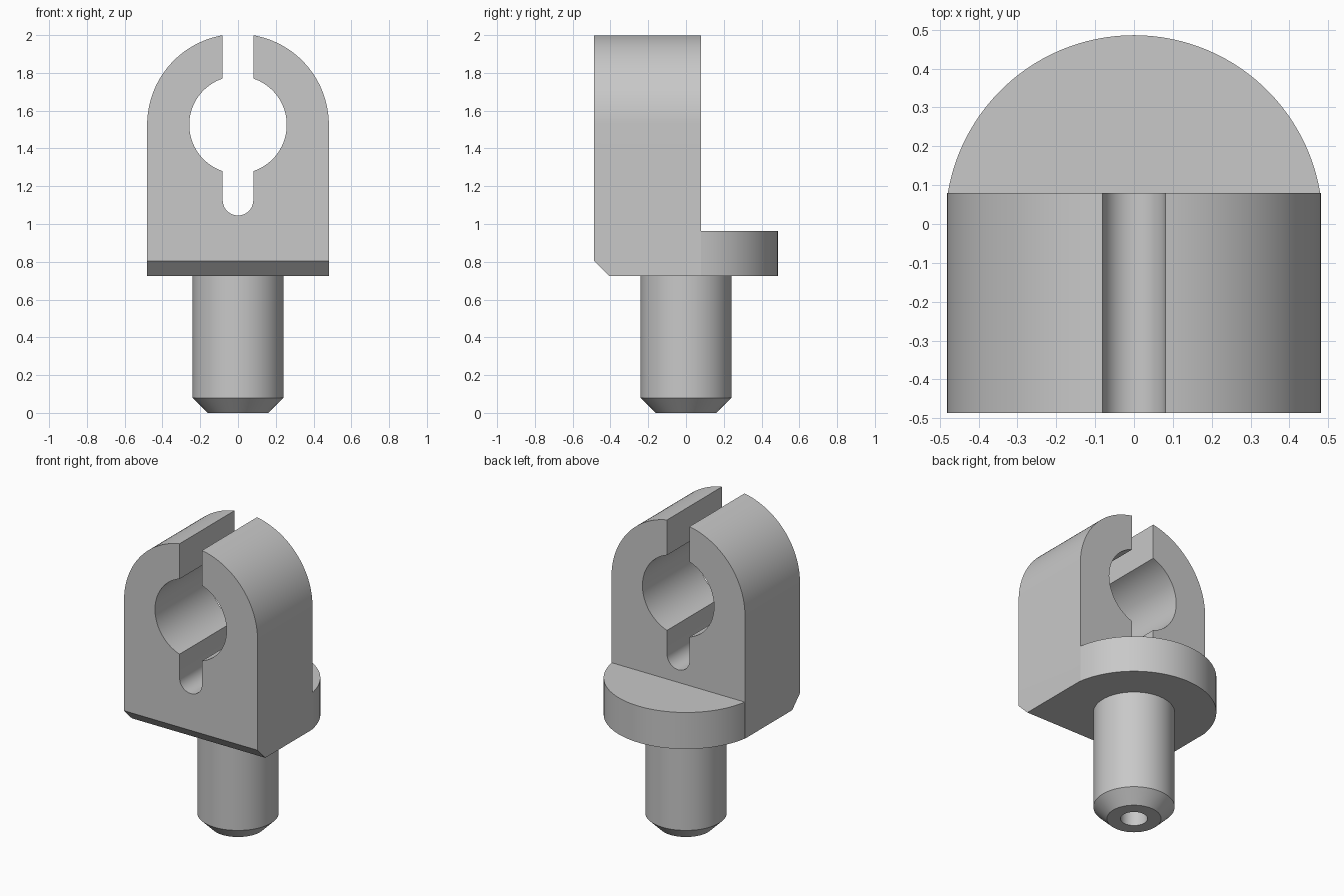
import bpy, bmesh
from math import acos, asin, cos, sin, pi, tau, radians
from mathutils import Vector

cube = bpy.data.objects.get("Cube")
if cube:
    bpy.data.objects.remove(cube, do_unlink=True)

steel = bpy.data.materials.new("plain_grey")
steel.use_nodes = True
GREY = (0.58, 0.58, 0.58, 1)
steel.diffuse_color = GREY
steel.node_tree.nodes["Principled BSDF"].inputs["Base Color"].default_value = GREY

HALF_W = 0.481              # half width of the clamp block
FRONT, BACK = -0.486, 0.08  # depth range of the clamp block
BASE, FLANGE_TOP = 0.725, 0.963
BORE_Z, BORE_R = 1.525, 0.258
SLOT = 0.081                # half width of the slot
SLOT_Z = 1.126              # centre of the rounded slot end
FLANGE_R = 0.486
CHAMFER = 0.08


def arc(cx, cy, r, a, b, n):
    return [(cx + r * cos(a + (b - a) * i / n), cy + r * sin(a + (b - a) * i / n))
            for i in range(n + 1)]


def finish(bm, name):
    bmesh.ops.recalc_face_normals(bm, faces=bm.faces)
    mesh = bpy.data.meshes.new(name)
    bm.to_mesh(mesh)
    bm.free()
    mesh.materials.append(steel)
    obj = bpy.data.objects.new(name, mesh)
    bpy.context.collection.objects.link(obj)
    bpy.ops.object.select_all(action='DESELECT')
    obj.select_set(True)
    bpy.context.view_layer.objects.active = obj
    bpy.ops.object.shade_smooth_by_angle(angle=radians(30))
    return obj


def extrude(points, direction):
    bm = bmesh.new()
    face = bm.faces.new([bm.verts.new(p) for p in points])
    res = bmesh.ops.extrude_face_region(bm, geom=[face], use_keep_orig=True)
    moved = [v for v in res["geom"] if isinstance(v, bmesh.types.BMVert)]
    bmesh.ops.translate(bm, verts=moved, vec=direction)
    return bm


# Clamp block: half outline with bore and slot, mirrored, then extruded in depth
outer, inner = acos(SLOT / HALF_W), acos(SLOT / BORE_R)
half = [(HALF_W, BASE)]
half += arc(0, BORE_Z, HALF_W, 0, outer, 32)
half += arc(0, BORE_Z, BORE_R, inner, -inner, 40)
half += arc(0, SLOT_Z, SLOT, 0, -pi / 2, 12)
outline = half + [(-x, z) for x, z in reversed(half[:-1])]
bm = extrude([(x, FRONT, z) for x, z in outline], Vector((0, BACK - FRONT, 0)))
# Chamfer along the lower front edge
edge = [e for e in bm.edges
        if all(abs(v.co.z - BASE) < 1e-4 and abs(v.co.y - FRONT) < 1e-4 for v in e.verts)]
bmesh.ops.bevel(bm, geom=edge, offset=CHAMFER, segments=1, affect='EDGES')
finish(bm, "clamp_block")

# Rear flange: disc segment behind the block
start = asin(BACK / FLANGE_R)
segment = arc(0, 0, FLANGE_R, start, pi - start, 56)
finish(extrude([(x, y, BASE) for x, y in segment],
               Vector((0, 0, FLANGE_TOP - BASE))), "rear_flange")

# Shaft: turned profile with chamfered tip and blind centre hole
profile = [(0, 0.5), (0.08, 0.5), (0.08, 0), (0.16, 0), (0.24, CHAMFER), (0.24, BASE)]
bm = bmesh.new()
verts = [bm.verts.new((r, 0, z)) for r, z in profile]
edges = [bm.edges.new(pair) for pair in zip(verts, verts[1:])]
bmesh.ops.spin(bm, geom=verts + edges, cent=(0, 0, 0), axis=(0, 0, 1),
               angle=tau, steps=72, use_merge=True)
bmesh.ops.remove_doubles(bm, verts=bm.verts, dist=1e-5)
shaft = finish(bm, "shaft")
